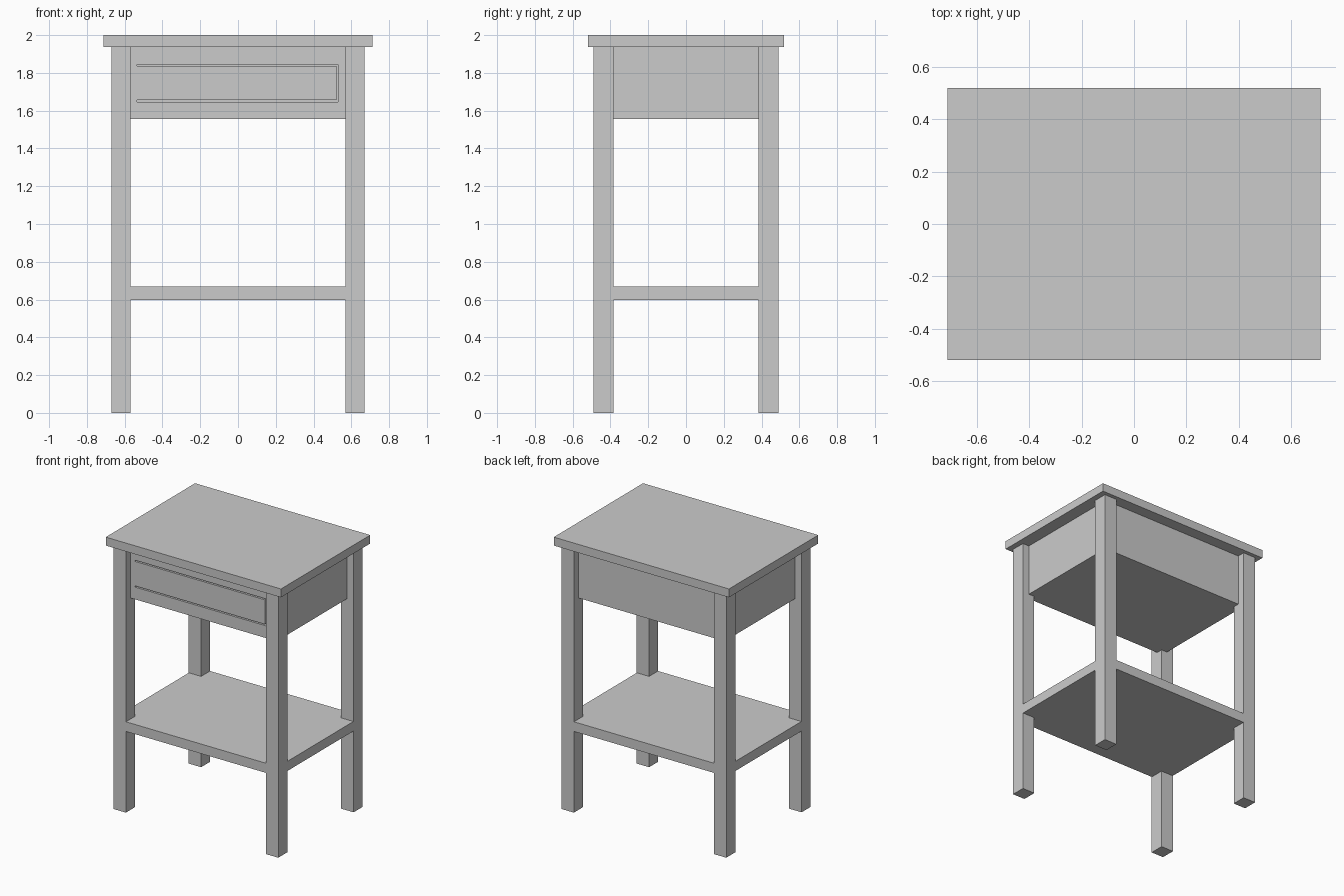
import bpy, bmesh

if "Cube" in bpy.data.objects:
    bpy.data.objects.remove(bpy.data.objects["Cube"])


def box(name, x, y, z):
    """Axis-aligned box from (min, max) ranges."""
    bm = bmesh.new()
    bmesh.ops.create_cube(bm, size=1)
    for v in bm.verts:
        v.co = [lo if c < 0 else hi for c, (lo, hi) in zip(v.co, (x, y, z))]
    return finish(name, bm)


def finish(name, bm):
    bmesh.ops.recalc_face_normals(bm, faces=bm.faces)
    me = bpy.data.meshes.new(name)
    bm.to_mesh(me)
    bm.free()
    ob = bpy.data.objects.new(name, me)
    bpy.context.collection.objects.link(ob)
    return ob


# Table top
box("table_top", (-0.713, 0.713), (-0.519, 0.519), (1.938, 2.0))

# Four square legs, mirrored from one
leg = box("legs", (0.57, 0.671), (0.385, 0.49), (0, 1.938))
mirror = leg.modifiers.new("mirror", 'MIRROR')
mirror.use_axis = (True, True, False)

# Lower shelf, flush with the legs
box("lower_shelf", (-0.67, 0.67), (-0.489, 0.489), (0.597, 0.668))

# Drawer case, set back from the outer leg faces
case = box("drawer_case", (-0.618, 0.618), (-0.433, 0.433), (1.557, 1.938))

# Narrow gap around the drawer front (top, right, bottom)
bm = bmesh.new()
outline = [(-0.535, 1.845), (0.53, 1.845), (0.53, 1.647), (-0.535, 1.647),
           (-0.535, 1.656), (0.521, 1.656), (0.521, 1.836), (-0.535, 1.836)]
face = bm.faces.new([bm.verts.new((x, -0.5, z)) for x, z in outline])
ext = bmesh.ops.extrude_face_region(bm, geom=[face], use_keep_orig=True)
moved = [v for v in ext["geom"] if isinstance(v, bmesh.types.BMVert)]
bmesh.ops.translate(bm, verts=moved, vec=(0, 0.087, 0))
cutter = finish("drawer_gap_cutter", bm)
cutter.hide_render = True
cutter.hide_viewport = True
cutter.display_type = 'WIRE'

cut = case.modifiers.new("drawer_gap", 'BOOLEAN')
cut.operation = 'DIFFERENCE'
cut.solver = 'EXACT'
cut.object = cutter
